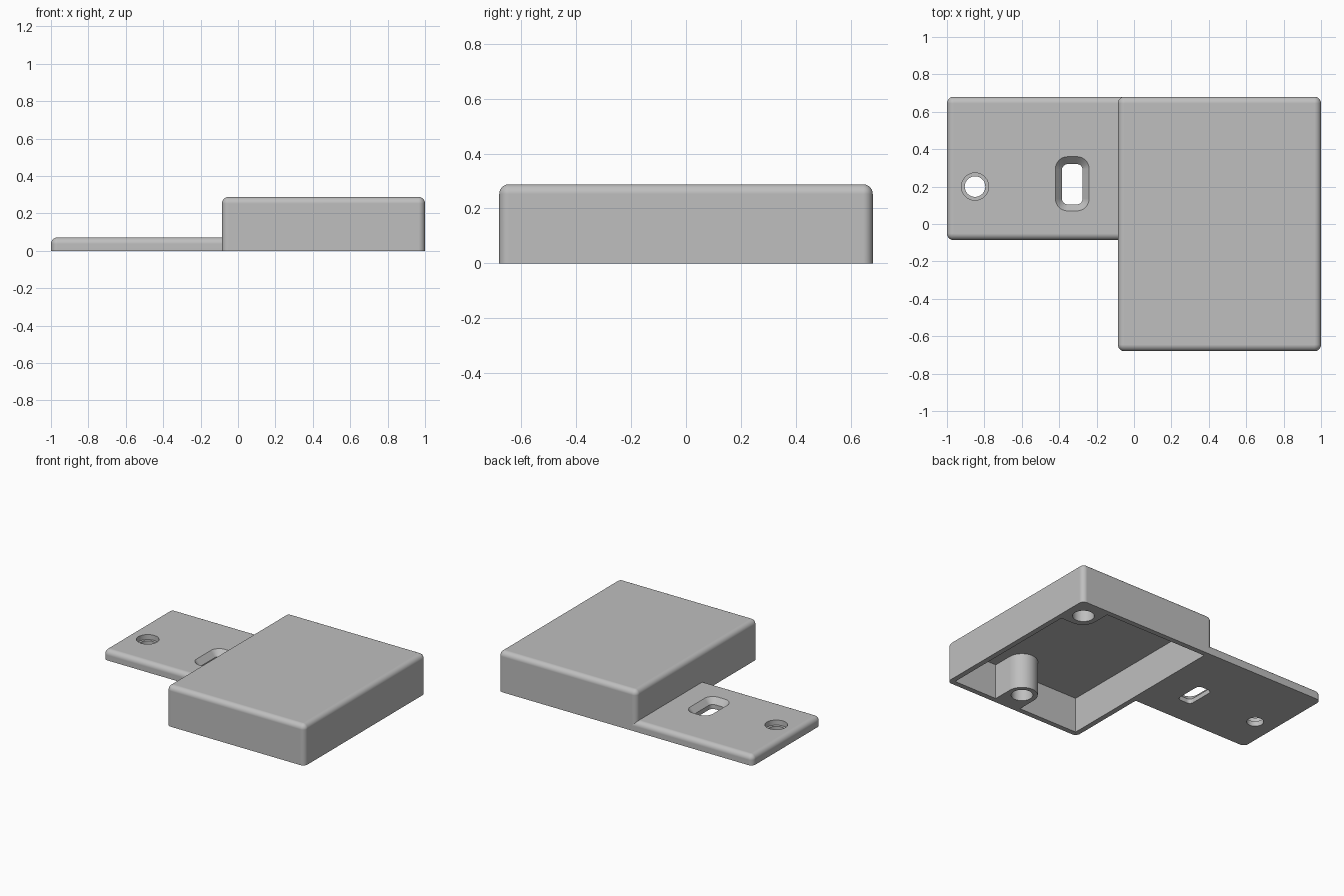
import bpy, bmesh, math

if "Cube" in bpy.data.objects:
    bpy.data.objects.remove(bpy.data.objects["Cube"])

grey = bpy.data.materials.new("plain grey")
grey.use_nodes = True
colour = (0.52, 0.52, 0.52, 1)
grey.diffuse_color = colour
grey.node_tree.nodes["Principled BSDF"].inputs["Base Color"].default_value = colour

SEG = 8         # segments per quarter turn
FILLET = 0.035
WALL = 0.037


def outline(x0, x1, y0, y1, radii):
    """Rectangle with its own radius at each corner, counter-clockwise from x0, y0."""
    corners = [(x0, y0, 1, 1), (x1, y0, -1, 1), (x1, y1, -1, -1), (x0, y1, 1, -1)]
    points = []
    for i, (x, y, sx, sy) in enumerate(corners):
        r = radii[i]
        for k in range(SEG + 1):
            a = math.pi + (i + k / SEG) * math.pi / 2
            points.append((x + sx * r + r * math.cos(a), y + sy * r + r * math.sin(a)))
    return points


def circle(x, y, r):
    return outline(x - r, x + r, y - r, y + r, [r] * 4)


def loft(name, rings):
    """Closed solid through a stack of (outline, height) rings."""
    bm = bmesh.new()
    loops = [[bm.verts.new((x, y, z)) for x, y in pts] for pts, z in rings]
    bm.faces.new(loops[0][::-1])
    bm.faces.new(loops[-1])
    n = len(loops[0])
    for low, high in zip(loops, loops[1:]):
        for i in range(n):
            j = (i + 1) % n
            bm.faces.new((low[i], low[j], high[j], high[i]))
    bmesh.ops.remove_doubles(bm, verts=bm.verts, dist=1e-5)
    bmesh.ops.recalc_face_normals(bm, faces=bm.faces)
    mesh = bpy.data.meshes.new(name)
    bm.to_mesh(mesh)
    bm.free()
    mesh.materials.append(grey)
    obj = bpy.data.objects.new(name, mesh)
    bpy.context.collection.objects.link(obj)
    return obj


def rounded_block(name, x0, x1, y0, y1, height, open_right=False):
    """Block with rounded upright and top edges; the right end may stay square."""
    rings = []
    for k in range(-1, SEG + 1):
        a = max(k, 0) / SEG * math.pi / 2
        inset = FILLET * (1 - math.cos(a))
        z = 0 if k < 0 else height - FILLET * (1 - math.sin(a))
        r = max(FILLET - inset, 0.002)
        right = 0 if open_right else 1
        rings.append((outline(x0 + inset, x1 - inset * right, y0 + inset, y1 - inset,
                              [r, r * right, r * right, r]), z))
    return loft(name, rings)


def finish(obj, cutters=()):
    """Subtract the cutters, then shade smooth with crisp edges."""
    for o in bpy.context.selected_objects:
        o.select_set(False)
    bpy.context.view_layer.objects.active = obj
    obj.select_set(True)
    for cutter in cutters:
        cutter.hide_render = True
        mod = obj.modifiers.new("cut", 'BOOLEAN')
        mod.operation, mod.solver, mod.object = 'DIFFERENCE', 'EXACT', cutter
        bpy.ops.object.modifier_apply(modifier=mod.name)
        bpy.data.objects.remove(cutter)
    bpy.ops.object.shade_smooth_by_angle(angle=math.radians(30))
    obj.modifiers.new("even normals", 'WEIGHTED_NORMAL').keep_sharp = True


# Hollow housing, open underneath
left, right, half, ceiling = -0.086, 1.0, 0.68, 0.25
in_l, in_r, in_y = left + WALL, right - WALL, half - WALL
housing = rounded_block("housing", left, right, -half, half, 0.288)
inside = outline(in_l, in_r, -in_y, in_y, [0] * 4)
finish(housing, [loft("cavity_cutter", [(inside, -0.1), (inside, ceiling)])])

# Mounting plate with a stepped round hole and a slot with sloping sides
plate = rounded_block("mounting_plate", -1.0, in_l - 0.001, -0.086, half, 0.072, True)
hole, step = circle(-0.85, 0.2, 0.055), circle(-0.85, 0.2, 0.073)
slot = outline(-0.385, -0.275, 0.105, 0.32, [0.03] * 4)
rim = outline(-0.42, -0.24, 0.07, 0.36, [0.065] * 4)
finish(plate, [
    loft("hole_cutter", [(hole, -0.1), (hole, 0.1)]),
    loft("step_cutter", [(step, 0.036), (step, 0.1)]),
    loft("slot_cutter", [(slot, -0.1), (slot, 0.032), (rim, 0.072), (rim, 0.1)]),
])

# Screw bosses inside the housing, each with a blind hole
bosses = [
    ("corner_boss", outline(0.765, in_r, 0.42, in_y, [0.1, 0, 0, 0]), (0.872, 0.533)),
    ("wall_boss", outline(0.418, 0.622, -in_y, -0.4, [0, 0, 0.102, 0.102]), (0.52, -0.502)),
]
for name, shape, (x, y) in bosses:
    boss = loft(name, [(shape, 0), (shape, ceiling)])
    bore = circle(x, y, 0.07)
    finish(boss, [loft("bore_cutter", [(bore, -0.1), (bore, 0.2)])])
